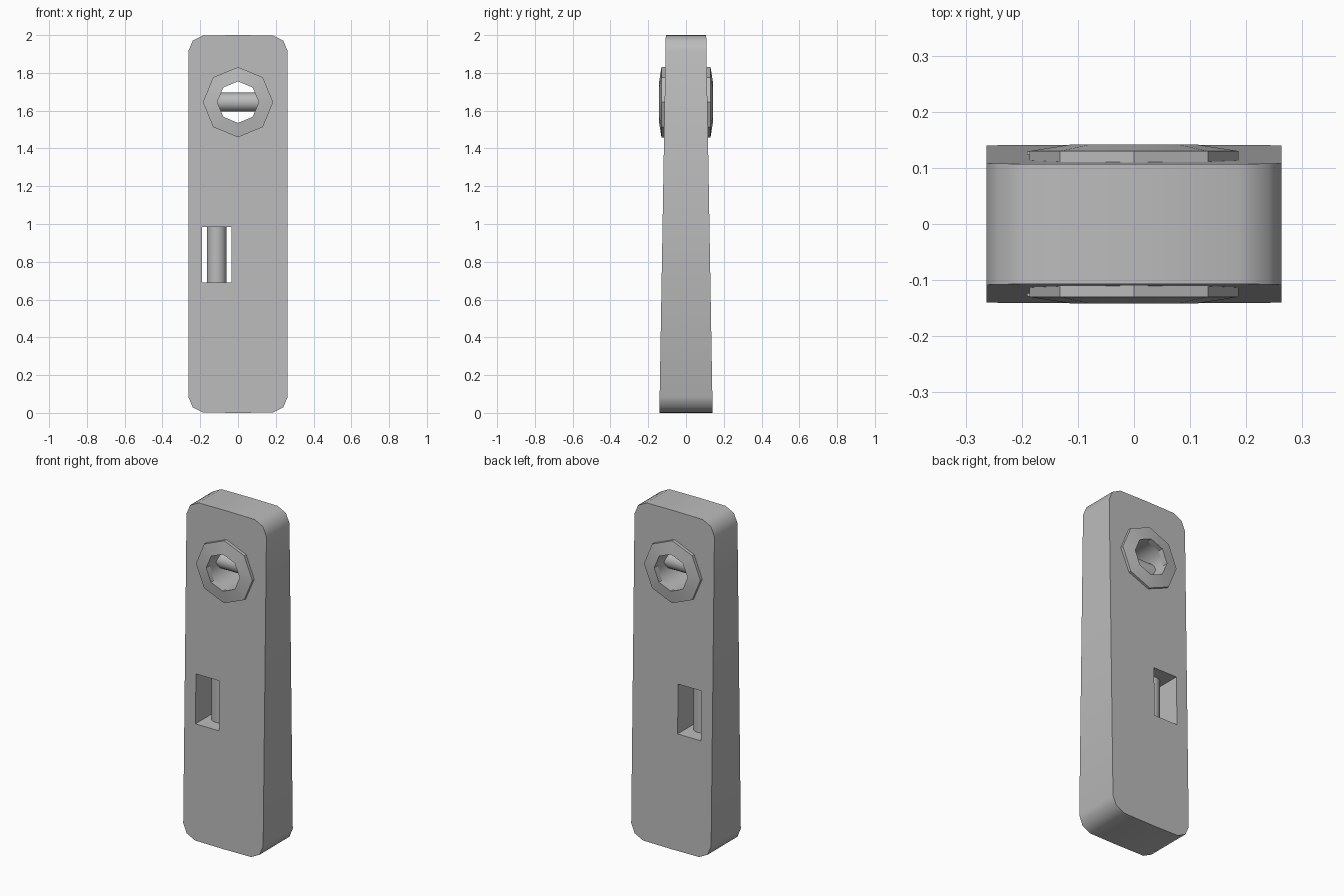
import bpy, bmesh
from math import cos, sin, pi, radians

cube = bpy.data.objects.get("Cube")
if cube:
    bpy.data.objects.remove(cube)

grey = bpy.data.materials.new("light grey")
grey.use_nodes = True
colour = (0.5, 0.5, 0.5, 1)
grey.diffuse_color = colour
grey.node_tree.nodes["Principled BSDF"].inputs["Base Color"].default_value = colour

HOLE_Z, HOLE_R = 1.645, 0.11


def loft(name, rings, closed=False):
    """Skin a list of equal-length rings, capped or joined end to end."""
    bm = bmesh.new()
    loops = [[bm.verts.new(p) for p in ring] for ring in rings]
    pairs = list(zip(loops, loops[1:] + loops[:1]))
    for a, b in pairs if closed else pairs[:-1]:
        for i in range(len(a)):
            j = (i + 1) % len(a)
            bm.faces.new((a[i], a[j], b[j], b[i]))
    if not closed:
        bm.faces.new(loops[0])
        bm.faces.new(loops[-1])
    bmesh.ops.recalc_face_normals(bm, faces=bm.faces)
    mesh = bpy.data.meshes.new(name)
    bm.to_mesh(mesh)
    bm.free()
    mesh.materials.append(grey)
    obj = bpy.data.objects.new(name, mesh)
    bpy.context.collection.objects.link(obj)
    return obj


def smooth(obj, angle=40):
    bpy.ops.object.select_all(action='DESELECT')
    obj.select_set(True)
    bpy.context.view_layer.objects.active = obj
    bpy.ops.object.shade_smooth_by_angle(angle=radians(angle))


def octagon(r, y):
    return [(r * cos(i * pi / 4), y, HOLE_Z + r * sin(i * pi / 4)) for i in range(8)]


def half_depth(z):
    return 0.141 - 0.017 * z


# Tapered handle slab with rounded corners
corner = [(0.263, 0.085), (0.24, 0.03), (0.185, 0.002)]
right = corner[::-1] + [(x, 2 - z) for x, z in corner]
outline = [(0, 0)] + right + [(0, 2)] + [(-x, z) for x, z in right[::-1]]
body = loft("handle_body", [[(x, s * half_depth(z), z) for x, z in outline] for s in (-1, 1)])

# Through openings
bore = loft("bore_cutter", [octagon(HOLE_R, y) for y in (-0.3, 0.3)])
slot = loft("slot_cutter", [[(-0.19, y, 0.69), (-0.035, y, 0.69),
                             (-0.035, y, 0.985), (-0.19, y, 0.985)] for y in (-0.3, 0.3)])
for cutter in (bore, slot):
    mod = body.modifiers.new(cutter.name, 'BOOLEAN')
    mod.operation = 'DIFFERENCE'
    mod.solver = 'EXACT'
    mod.object = cutter
    bpy.context.view_layer.objects.active = body
    bpy.ops.object.modifier_apply(modifier=mod.name)
    bpy.data.objects.remove(cutter)
smooth(body, 46)

# Bevelled octagonal collars around the bore, front and back
for name, s in (("front_collar", -1), ("back_collar", 1)):
    section = [(HOLE_R, 0.108), (0.186, 0.108), (0.186, 0.13), (HOLE_R, 0.142)]
    collar = loft(name, [octagon(r, s * y) for r, y in section], closed=True)
    smooth(collar, 30)


# Round pins spanning the openings
def pin(name, location, radius, length, rotation):
    bpy.ops.mesh.primitive_cylinder_add(vertices=16, radius=radius, depth=length,
                                        location=location, rotation=rotation)
    obj = bpy.context.object
    obj.name = name
    obj.data.materials.append(grey)
    smooth(obj)


pin("bore_pin", (0, 0, HOLE_Z), 0.05, 0.23, (0, pi / 2, 0))
pin("slot_pin", (-0.1125, 0, 0.8375), 0.0515, 0.31, (0, 0, 0))
